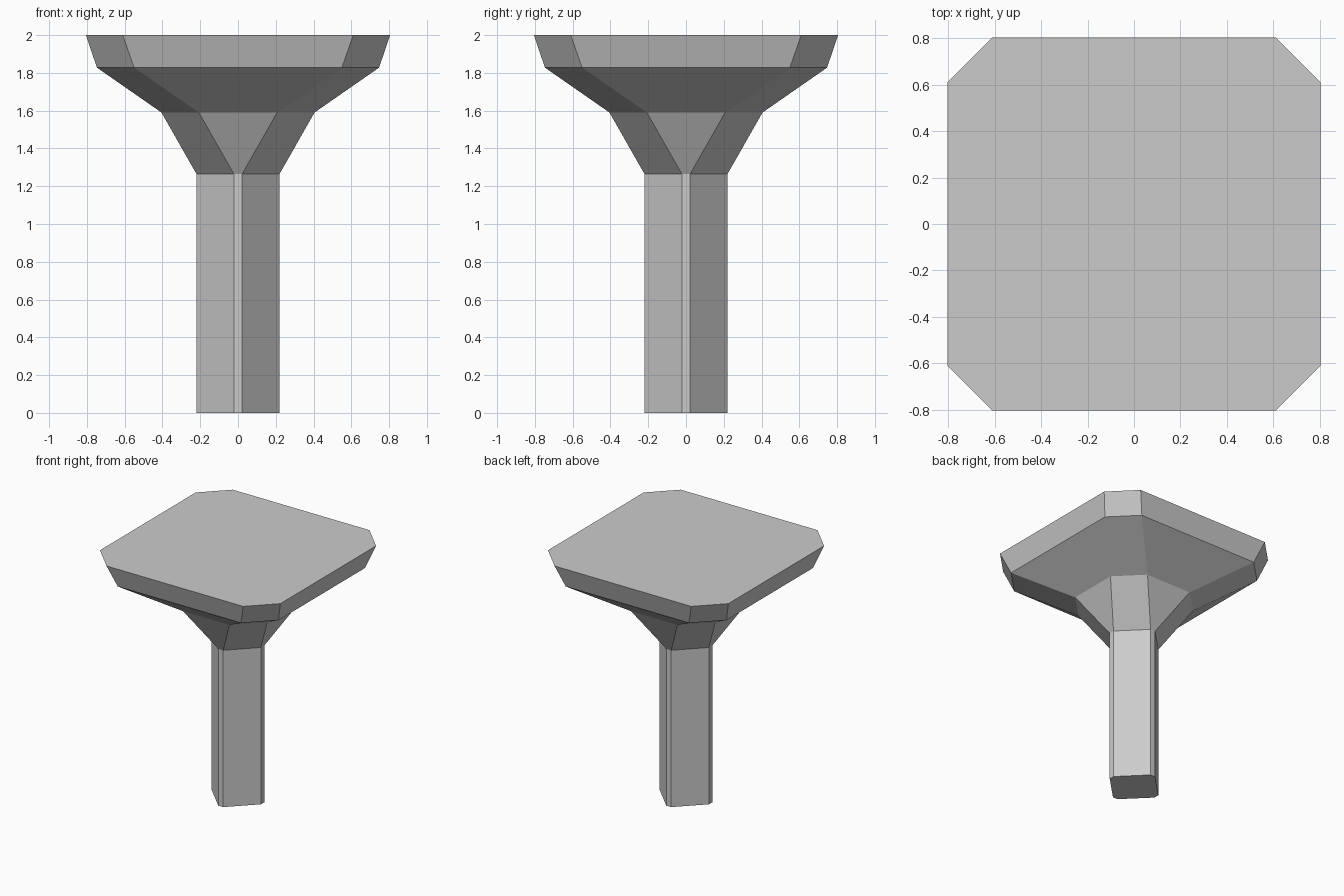
import bpy
import bmesh

if "Cube" in bpy.data.objects:
    bpy.data.objects.remove(bpy.data.objects["Cube"])

# Profile: (height, half width, half length of the straight sides)
PROFILE = [
    (0.00, 0.22, 0.022),   # foot of the post
    (1.265, 0.22, 0.022),  # top of the post
    (1.59, 0.405, 0.207),  # flared neck
    (1.828, 0.747, 0.55),  # underside of the slab
    (2.00, 0.805, 0.61),   # top of the slab
]


def octagon(bm, z, a, b):
    """Ring of a chamfered square, counter-clockwise from above."""
    pts = [(a, -b), (a, b), (b, a), (-b, a), (-a, b), (-a, -b), (-b, -a), (b, -a)]
    return [bm.verts.new((x, y, z)) for x, y in pts]


# Post, flared neck and slab as one closed shell
bm = bmesh.new()
rings = [octagon(bm, *p) for p in PROFILE]
for low, high in zip(rings, rings[1:]):
    for i in range(8):
        j = (i + 1) % 8
        bm.faces.new((low[i], low[j], high[j], high[i]))
bm.faces.new(rings[0][::-1])
bm.faces.new(rings[-1])
bmesh.ops.recalc_face_normals(bm, faces=bm.faces)

mesh = bpy.data.meshes.new("flared_pedestal")
bm.to_mesh(mesh)
bm.free()
bpy.context.collection.objects.link(bpy.data.objects.new("flared_pedestal", mesh))
